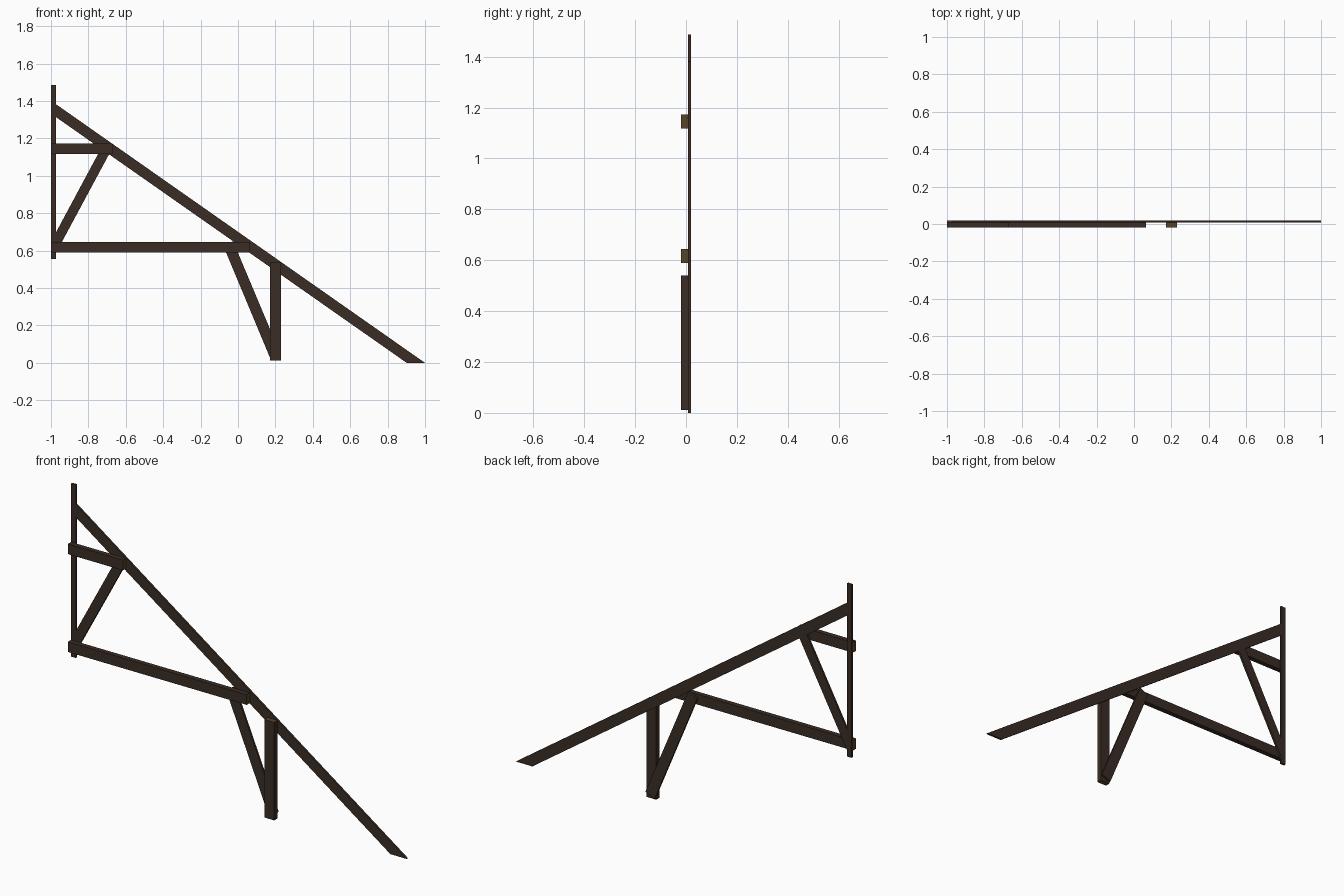
import bpy, bmesh
from mathutils import Vector

if "Cube" in bpy.data.objects:
    bpy.data.objects.remove(bpy.data.objects["Cube"])


def material(name, rgb):
    m = bpy.data.materials.new(name)
    m.diffuse_color = (*rgb, 1)
    m.use_nodes = True
    m.node_tree.nodes["Principled BSDF"].inputs["Base Color"].default_value = m.diffuse_color
    return m


DARK = material("dark timber", (0.043, 0.026, 0.018))
GRAIN = material("end grain", (0.095, 0.06, 0.02))

FRONT, JOINT, BACK = -0.019, 0.008, 0.019   # two layers in depth


def timber(name, profile, y0, y1, grain_axis=None):
    """Extrude an x-z profile in y; faces square to grain_axis get end grain."""
    bm = bmesh.new()
    face = bm.faces.new([bm.verts.new((x, y0, z)) for x, z in profile])
    ext = bmesh.ops.extrude_face_region(bm, geom=[face])
    bmesh.ops.translate(bm, vec=(0, y1 - y0, 0),
                        verts=[v for v in ext["geom"] if isinstance(v, bmesh.types.BMVert)])
    bmesh.ops.recalc_face_normals(bm, faces=bm.faces)
    bm.normal_update()
    if grain_axis:
        for f in bm.faces:
            if abs(f.normal.dot(Vector(grain_axis))) > 0.95:
                f.material_index = 1
    mesh = bpy.data.meshes.new(name)
    bm.to_mesh(mesh)
    bm.free()
    mesh.materials.append(DARK)
    mesh.materials.append(GRAIN)
    bpy.context.collection.objects.link(bpy.data.objects.new(name, mesh))


def box(x0, x1, z0, z1):
    return [(x0, z0), (x1, z0), (x1, z1), (x0, z1)]


X, Z = (1, 0, 0), (0, 0, 1)

# Back layer: sloping rafter, wall post and diagonal braces
timber("rafter", [(0.902, 0), (1, 0), (-0.972, 1.382), (-0.972, 1.313)], JOINT, BACK)
timber("wall_post", box(-1, -0.972, 0.555, 1.487), JOINT, BACK, Z)
timber("upper_brace", [(-0.972, 0.59), (-0.689, 1.116), (-0.732, 1.147), (-0.972, 0.70)],
       JOINT, BACK)
timber("lower_brace", [(0.174, 0.02), (0.229, 0.043), (-0.026, 0.65), (-0.079, 0.627)],
       JOINT, BACK)

# Front layer: horizontal ties and hanging post
timber("upper_tie", box(-1, -0.672, 1.117, 1.172), FRONT, JOINT, X)
timber("lower_tie", box(-1, 0.065, 0.59, 0.645), FRONT, JOINT, X)
timber("hanging_post", box(0.172, 0.229, 0.012, 0.54), FRONT, JOINT, Z)
